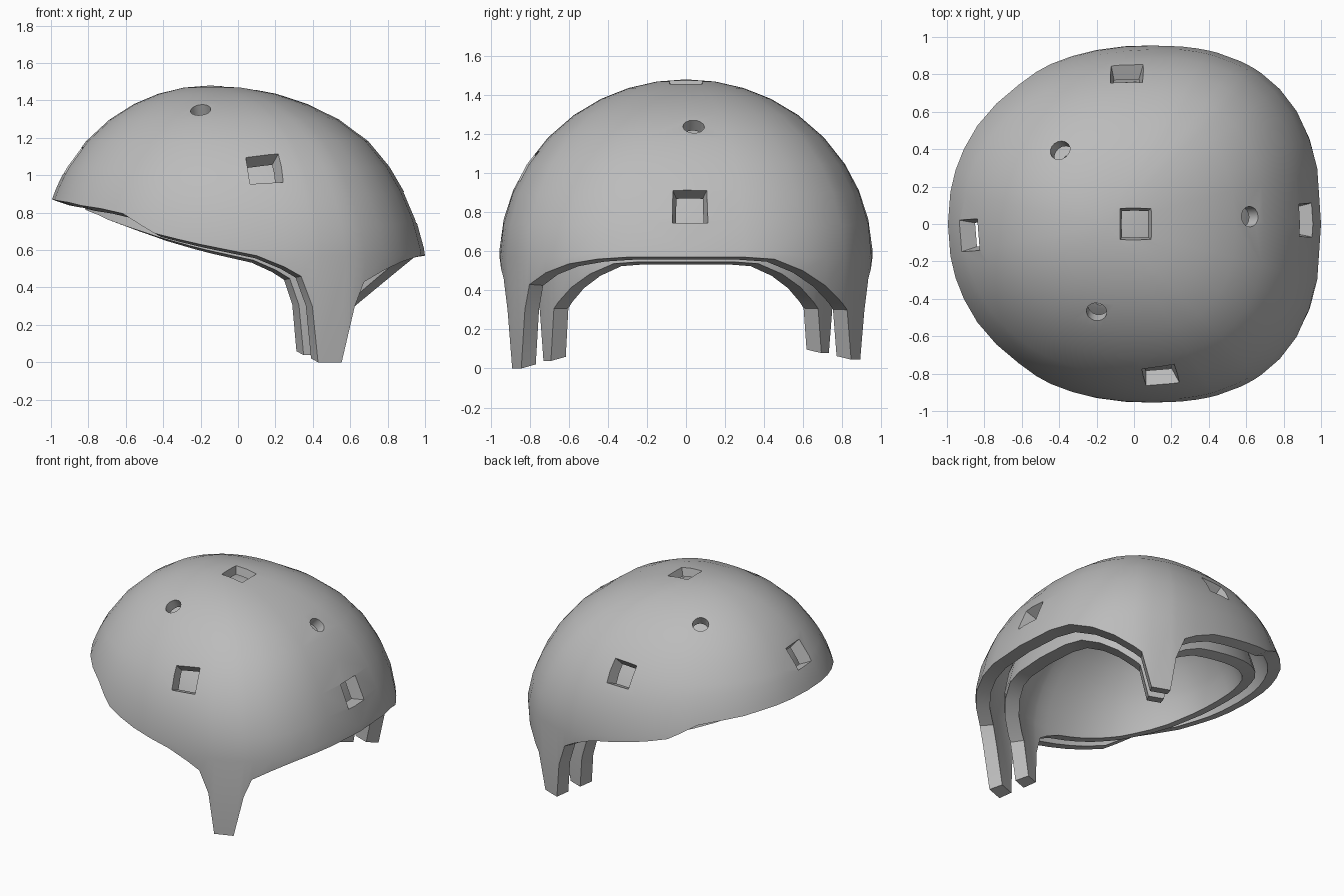
import bpy, bmesh, math
from mathutils import Vector, Matrix

cube = bpy.data.objects.get("Cube")
if cube:
    bpy.data.objects.remove(cube, do_unlink=True)

mat = bpy.data.materials.new("plain_grey")
mat.use_nodes = True
GREY = (0.5, 0.5, 0.5, 1)
mat.diffuse_color = GREY
mat.node_tree.nodes["Principled BSDF"].inputs["Base Color"].default_value = GREY

BASE, HEIGHT, WIDTH, APEX = 0.57, 0.91, 0.955, -0.15

# Lower edge along one side: plan x, rim height (the dip to 0 is the side strap)
RIM = [(-1.045, .87), (-1.03, .865), (-1.0, .855), (-.95, .84), (-.87, .81), (-.76, .777),
       (-.63, .74), (-.53, .71), (-.45, .69), (-.33, .66), (-.2, .63), (-.05, .60), (.1, .57),
       (.25, .51), (.34, .46), (.405, .3), (.445, 0), (.575, 0), (.635, .3), (.68, .43),
       (.78, .49), (.87, .535), (.94, .56), (.98, .57), (1.0, .57)]


def clamp(v):
    return max(0, min(1, v))


def plan_y(x):
    """Half width of the egg-shaped plan at x."""
    reach, power = (0.92, 2.5) if x > 0.08 else (1.125, 2.15)
    u = clamp(abs(x - 0.08) / reach)
    return WIDTH * (1 - u ** power) ** (1 / power)


def surface(x, y, s, layer):
    """Point on a layer; s is 0 at the crown, 1 at the widest level."""
    wide, tall, bulge = layer
    if s <= 1:
        h, c = math.sin(s * math.pi / 2), math.cos(s * math.pi / 2)
        z = BASE + HEIGHT * c + bulge * c * c
        # The back leans in a little above the rim
        x -= 0.03 * clamp(x) * math.sin(math.pi * clamp(2 * s - 1))
    else:
        h, z = 1 - 0.05 * (s - 1), BASE - (s - 1)
    return Vector((wide * (APEX + (x - APEX) * h), wide * y * h, 0.35 + (z - 0.35) * tall))


def rim_s(x, y, z, visor):
    """Position of the lower edge on the dome."""
    z += visor * clamp((-.45 - x) / .17) * clamp((x + 1.05) / .35)
    if x > 0.6 and (y > 0 or not visor):
        z = min(z, .3 + (x - .635) * .85)
    if z < 0.1 and y > 0:
        z += 0.045
    return 1 - math.asin((z - BASE) / HEIGHT) * 2 / math.pi if z > BASE else 1 + BASE - z


side = [(x, plan_y(x), z) for x, z in RIM]
columns = side + [(x, -y, z) for x, y, z in reversed(side[1:-1])]


def add_object(name, bm):
    me = bpy.data.meshes.new(name)
    bm.to_mesh(me)
    bm.free()
    me.materials.append(mat)
    ob = bpy.data.objects.new(name, me)
    bpy.context.collection.objects.link(ob)
    return ob


def make_shell(name, outside, inside, visor):
    bm = bmesh.new()
    edges = []
    n = len(columns)
    ends = [rim_s(x, y, z, visor) for x, y, z in columns]
    for layer in (outside, inside):
        crown = bm.verts.new(surface(APEX, 0, 0, layer))
        levels = [[s] * n for s in (.1, .2, .3, .41, .53, .65)]
        for t in (.33, .67, 1):
            levels.append([.65 + t * (min(e - .03, 1) - .65) for e in ends])
        levels.append(ends)
        rings = [[bm.verts.new(surface(x, y, s, layer))
                  for (x, y, z), s in zip(columns, level)] for level in levels]
        for i in range(n):
            j = (i + 1) % n
            bm.faces.new((crown, rings[0][i], rings[0][j]))
            for a, b in zip(rings, rings[1:]):
                bm.faces.new((a[i], b[i], b[j], a[j]))
        edges.append(rings[-1])
    # Rim thickness
    a, b = edges
    for i in range(n):
        j = (i + 1) % n
        bm.faces.new((a[i], b[i], b[j], a[j]))
    bmesh.ops.recalc_face_normals(bm, faces=bm.faces)
    return add_object(name, bm)


def cut(target, pos, sides, r_in, r_out, depth):
    """Cut a tapered hole along the outward direction at pos."""
    p = Vector(pos)
    d = p - Vector((APEX / 2, 0, BASE))
    d = Vector((d.x, d.y, d.z * 1.15)).normalized()
    bm = bmesh.new()
    bmesh.ops.create_cone(bm, cap_ends=True, segments=sides, radius1=r_in,
                          radius2=r_out, depth=depth * 2,
                          matrix=Matrix.Rotation(math.pi / 4, 4, 'Z'))
    bmesh.ops.transform(bm, verts=bm.verts, matrix=Matrix.Translation(p)
                        @ d.to_track_quat('Z', 'Y').to_matrix().to_4x4())
    cutter = add_object("hole_cutter", bm)
    cutter.hide_render = True
    mod = target.modifiers.new("hole", 'BOOLEAN')
    mod.operation, mod.solver, mod.object = 'DIFFERENCE', 'EXACT', cutter
    bpy.context.view_layer.objects.active = target
    bpy.ops.object.modifier_apply(modifier=mod.name)
    bpy.data.objects.remove(cutter, do_unlink=True)


# Layers are (horizontal scale, vertical scale, crown rise)
outer = make_shell("outer_shell", (1, 1, 0), (.912, .94, .01), .055)
liner = make_shell("inner_liner", (.82, .89, .035), (.73, .83, .035), 0)

# Square vents through the outer shell
for pos in [(.135, -.80, 1.025), (-.04, .80, 1.04), (-.88, -.06, 1.08),
            (.90, .02, .825), (.01, 0, 1.47)]:
    cut(outer, pos, 4, .08, .16, .12)

# Round vents narrowing through both layers
for pos in [(-.40, .40, 1.36), (.63, .04, 1.25), (-.20, -.47, 1.35)]:
    cut(outer, pos, 16, .055, .055, .12)
    cut(liner, pos, 12, .025, .025, .32)

for ob in (outer, liner):
    bpy.ops.object.select_all(action='DESELECT')
    ob.select_set(True)
    bpy.context.view_layer.objects.active = ob
    bpy.ops.object.shade_smooth_by_angle(angle=math.radians(35))
